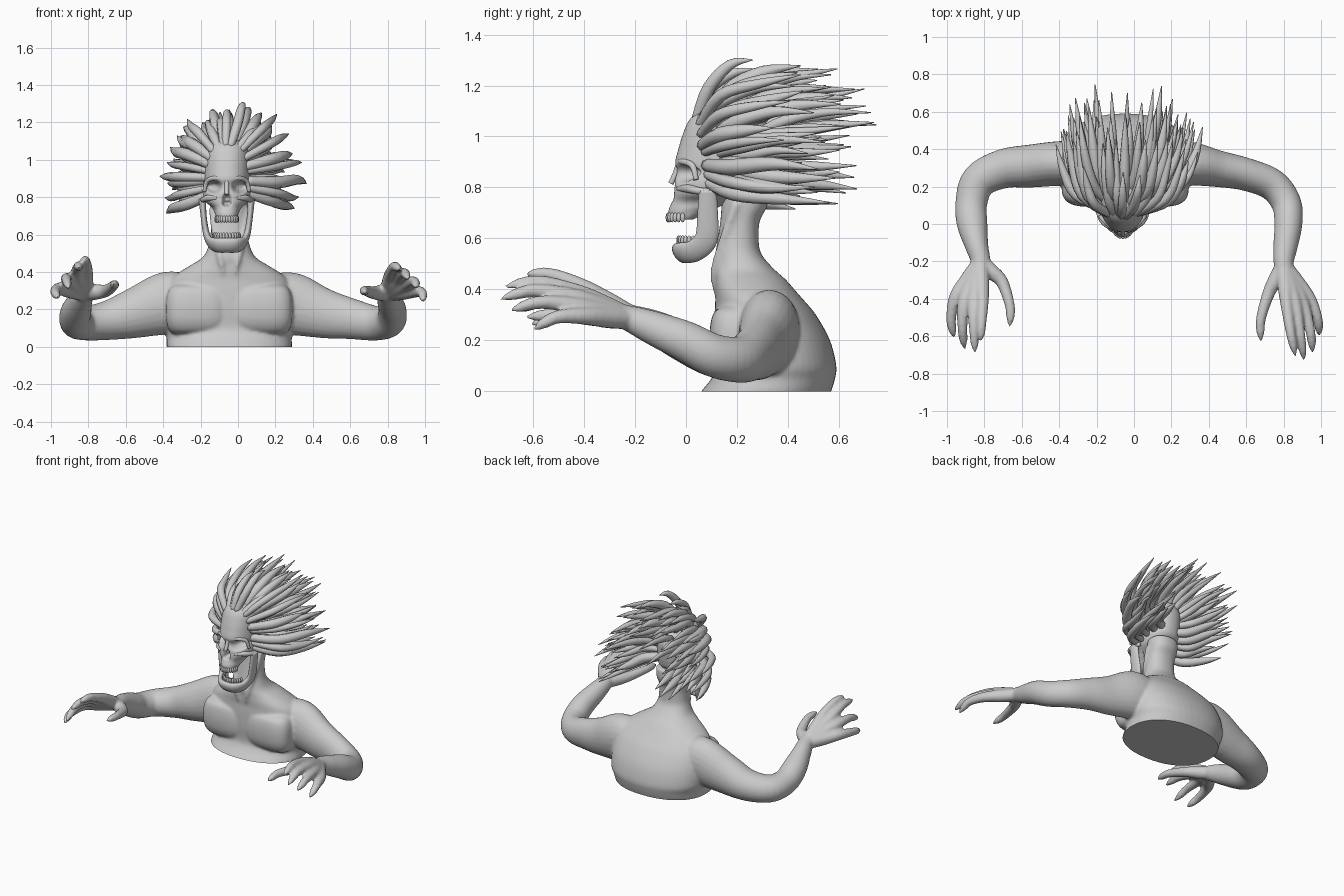
import bpy, bmesh, math, random
from mathutils import Vector

if "Cube" in bpy.data.objects:
    bpy.data.objects.remove(bpy.data.objects["Cube"])
random.seed(11)
HEAD_X = -0.06
CHEST_X = -0.047

clay = bpy.data.materials.new("pale grey clay")
clay.use_nodes = True
clay.diffuse_color = (0.6, 0.6, 0.6, 1)
clay.node_tree.nodes["Principled BSDF"].inputs["Base Color"].default_value = (0.6, 0.6, 0.6, 1)


def finish(bm, name):
    bmesh.ops.recalc_face_normals(bm, faces=bm.faces)
    mesh = bpy.data.meshes.new(name)
    bm.to_mesh(mesh)
    bm.free()
    mesh.materials.append(clay)
    mesh.shade_smooth()
    obj = bpy.data.objects.new(name, mesh)
    bpy.context.collection.objects.link(obj)
    return obj


def smooth_rows(rows, steps):
    """Catmull-Rom interpolation of rows of equal length."""
    out = []
    for i in range(len(rows) - 1):
        a, b, c, d = (rows[max(0, min(len(rows) - 1, i + k))] for k in (-1, 0, 1, 2))
        for s in range(steps):
            t = s / steps
            out.append([q + t / 2 * (r - p + t * (2 * p - 5 * q + 4 * r - w + t * (3 * (q - r) + w - p)))
                        for p, q, r, w in zip(a, b, c, d)])
    return out + [list(rows[-1])]


def loft(bm, rings):
    rings = [[bm.verts.new(p) for p in ring] for ring in rings]
    n = len(rings[0])
    for a, b in zip(rings, rings[1:]):
        for i in range(n):
            bm.faces.new((a[i], a[(i + 1) % n], b[(i + 1) % n], b[i]))
    bm.faces.new(rings[0][::-1])
    bm.faces.new(rings[-1])


def tube(bm, rows, u=(0, 0, 1), steps=5, sides=16):
    """Sweep an ellipse along rows of x, y, z, radius along u, radius across."""
    rows = smooth_rows([r if len(r) == 5 else (*r, r[3]) for r in rows], steps)
    pts = [Vector(r[:3]) for r in rows]
    u, rings = Vector(u), []
    for i, (p, r) in enumerate(zip(pts, rows)):
        t = (pts[min(i + 1, len(pts) - 1)] - pts[max(i - 1, 0)]).normalized()
        u = (u - t * u.dot(t)).normalized()
        v = t.cross(u)
        angles = [math.tau * k / sides for k in range(sides)]
        rings.append([p + u * math.cos(a) * max(r[3], .002) + v * math.sin(a) * max(r[4], .002)
                      for a in angles])
    loft(bm, rings)


def stack(bm, rows, cx, steps=4, sides=48, power=0.9):
    """Loft level rings from rows of z, front y, back y, half width."""
    rings = []
    for z, front, back, half in smooth_rows(rows, steps):
        ring = []
        for k in range(sides):
            c, s = math.cos(math.tau * k / sides), math.sin(math.tau * k / sides)
            ring.append((cx + half * math.copysign(abs(c) ** power, c),
                         (front + back) / 2 + (back - front) / 2 * math.copysign(abs(s) ** power, s), z))
        rings.append(ring)
    loft(bm, rings)


def ball(bm, centre, size):
    made = bmesh.ops.create_uvsphere(bm, u_segments=16, v_segments=12, radius=1)["verts"]
    for v in made:
        v.co = Vector(p * q for p, q in zip(v.co, size)) + Vector(centre)


def hand(bm, wrist, digits):
    """Each digit runs from the wrist over its knuckle to a pointed tip."""
    for knuckle, tip, lift, bow in digits:
        w, k, t = Vector(wrist), Vector(knuckle), Vector(tip)
        mid = k.lerp(t, .5) + Vector((bow, 0, lift))
        last = k.lerp(t, .8) + Vector((bow, 0, lift)) * .6
        tube(bm, [(*w, .042), (*w.lerp(k, .5), .042), (*k, .034), (*mid, .027), (*last, .022), (*t, .005)])


# Torso, neck and square chest muscles
bm = bmesh.new()
stack(bm, [(-.05, .03, .55, .32), (0, .06, .57, .335), (.05, .1, .585, .335), (.1, .12, .59, .35),
           (.2, .112, .565, .355), (.3, .112, .51, .345), (.36, .115, .46, .315), (.4, .112, .425, .265),
           (.44, .11, .39, .2), (.48, .105, .345, .14), (.54, .115, .295, .11), (.6, .125, .285, .1),
           (.67, .135, .29, .097), (.73, .14, .32, .1), (.8, .15, .32, .1)], CHEST_X)
for side in (-1, 1):
    stack(bm, [(.06, .2, .32, .1), (.08, .135, .32, .145), (.13, .102, .32, .165), (.2, .092, .32, .17),
               (.27, .097, .32, .165), (.315, .115, .32, .145), (.345, .17, .32, .1)],
          side * .17 + CHEST_X, power=.65)
    tube(bm, [(side * .025 + CHEST_X, .135, .35, .012), (side * .045 + CHEST_X, .112, .46, .017),
              (side * .075 + CHEST_X, .15, .6, .018), (side * .09 + CHEST_X, .2, .74, .02)])

# Left arm and hand
tube(bm, [(.1, .31, .27, .11, .12), (.27, .325, .235, .165, .12), (.45, .295, .18, .135, .098),
          (.6, .265, .15, .11, .088), (.74, .21, .125, .092, .085), (.815, .11, .14, .085, .08),
          (.825, 0, .195, .08, .075), (.81, -.12, .245, .068, .065), (.8, -.22, .285, .052, .052),
          (.82, -.3, .31, .035, .05)], sides=24)
hand(bm, (.8, -.22, .285), [
    ((.815, -.42, .385), (.865, -.71, .41), .03, -.005), ((.865, -.44, .37), (.91, -.73, .36), .03, 0),
    ((.905, -.43, .335), (.955, -.69, .315), .025, .01), ((.94, -.4, .295), (.99, -.6, .24), .025, .015),
    ((.72, -.37, .29), (.68, -.63, .29), .01, -.02)])

# Right arm and hand
tube(bm, [(-.2, .31, .27, .11, .12), (-.36, .325, .24, .165, .12), (-.55, .31, .18, .135, .115),
          (-.7, .295, .14, .105, .105), (-.83, .23, .125, .09, .095), (-.87, .11, .14, .085, .085),
          (-.865, 0, .19, .08, .082), (-.84, -.12, .25, .067, .062), (-.82, -.2, .285, .052, .052),
          (-.83, -.28, .315, .035, .05)], sides=24)
hand(bm, (-.82, -.2, .285), [
    ((-.81, -.41, .41), (-.82, -.63, .46), .02, 0), ((-.86, -.43, .395), (-.85, -.69, .42), .02, 0),
    ((-.91, -.42, .36), (-.905, -.67, .31), .025, -.01), ((-.955, -.39, .31), (-.96, -.61, .26), .01, -.02),
    ((-.705, -.31, .3), (-.665, -.55, .335), .01, .02)])
body = finish(bm, "body_and_arms")
remesh = body.modifiers.new("fuse", "REMESH")
remesh.mode, remesh.voxel_size, remesh.use_smooth_shade = "VOXEL", .009, True
relax = body.modifiers.new("relax", "SMOOTH")
relax.factor, relax.iterations = .5, 6

# Fuse the flesh, then cut the bust level and close its underside
bm = bmesh.new()
bm.from_object(body, bpy.context.evaluated_depsgraph_get())
bmesh.ops.bisect_plane(bm, geom=bm.verts[:] + bm.edges[:] + bm.faces[:], plane_co=(0, 0, 0),
                       plane_no=(0, 0, 1), clear_inner=True)
bmesh.ops.edgeloop_fill(bm, edges=[e for e in bm.edges if e.is_boundary])
bmesh.ops.recalc_face_normals(bm, faces=bm.faces)
body.modifiers.clear()
bm.to_mesh(body.data)
bm.free()
body.data.shade_smooth()
body.data.set_sharp_from_angle(angle=math.radians(50))

# Skull with hollow eyes, nose and cheeks
bm = bmesh.new()
stack(bm, [(.675, -.065, .03, .052), (.71, -.068, .1, .062), (.745, -.055, .18, .08), (.78, -.05, .26, .118),
           (.82, -.045, .31, .13), (.865, -.035, .325, .126), (.9, -.042, .33, .125), (.95, -.03, .335, .126),
           (1, -.015, .335, .125), (1.06, .01, .31, .115), (1.1, .05, .26, .08), (1.12, .1, .2, .03)],
      HEAD_X, steps=8, sides=120)
hollows = [(0, .785, .02, .03, .045)]
for side in (-1, 1):
    hollows += [(side * .07, .855, .036, .03, .065), (side * .1, .73, .035, .025, .04)]
    hollows += [(side * .012, .765, .012, .014, .025)]
for v in bm.verts:
    if v.co.y < .1:
        for x, z, wide, tall, depth in hollows:
            d = ((v.co.x - HEAD_X - x) / wide) ** 2 + ((v.co.z - z) / tall) ** 2
            v.co.y += depth * math.exp(-d * d)
finish(bm, "skull")

# Cheekbones, brow and nose bridge
bm = bmesh.new()
for side in (-1, 1):
    tube(bm, [(HEAD_X + side * x, y, z, r) for x, y, z, r in (
        (.05, -.03, .795, .01), (.1, .008, .795, .016), (.128, .06, .785, .014), (.128, .14, .78, .013))])
    tube(bm, [(HEAD_X + side * x, y, z, r) for x, y, z, r in (
        (.01, -.028, .89, .008), (.06, -.016, .902, .012), (.105, .025, .885, .012), (.12, .04, .83, .01))])
tube(bm, [(HEAD_X, -.028, .89, .012), (HEAD_X, -.042, .85, .012), (HEAD_X, -.06, .815, .011)])
finish(bm, "cheeks_and_brow")

# Open lower jaw, mirrored through the chin
half_jaw = [(.13, .085, .79, .02, .035), (.124, .085, .7, .016, .04), (.108, .08, .6, .018, .045),
            (.083, .035, .552, .021, .045), (.05, -.012, .543, .024, .045)]
jaw = [(HEAD_X + x, *rest) for x, *rest in half_jaw] + [(HEAD_X, -.022, .542, .026, .044)]
jaw += [(HEAD_X - x, *rest) for x, *rest in reversed(half_jaw)]
bm = bmesh.new()
tube(bm, jaw, u=(1, 0, 0), sides=20)
finish(bm, "lower_jaw")

# Teeth set around two arches
for name, z, mid_y, wide, deep in (("upper_teeth", .682, -.005, .058, .066), ("lower_teeth", .592, .035, .068, .064)):
    bm = bmesh.new()
    for k in range(13):
        a = math.pi * (k + .5) / 13
        ball(bm, (HEAD_X + wide * math.cos(a), mid_y - deep * math.sin(a), z), (.009, .009, .019))
    finish(bm, name)

# Swept-back hair spikes, in layers from the hairline to the crown
bm = bmesh.new()
for layer, count in enumerate((19, 19, 17, 13, 9)):
    for k in range(count):
        a = math.radians(-34 + 248 * (k + random.uniform(.2, .8)) / count)
        c, s = math.cos(a), math.sin(a)
        shrink = 1 - .12 * layer
        top = max(s, 0)
        root = Vector((HEAD_X + .1 * c * shrink, .08 + .05 * layer - .04 * top, .9 + .165 * s * shrink))
        reach = random.uniform(.33, .42) * (1 - .12 * layer + .05 * layer * top)
        tip = Vector((HEAD_X + .025 + reach * c,
                      random.uniform(.38, .58) + (.04 + .015 * top) * layer - .12 * top * (layer == 0),
                      .9 + reach * s * (.9 if s < 0 else 1)))
        way = tip - root
        bend = random.uniform(.5, .65)
        p1 = root + Vector((way.x * bend, way.y * .22, way.z * bend))
        p2 = root + Vector((way.x * .85, way.y * .6, way.z * .85 + random.uniform(-.015, .02)))
        fat = random.uniform(.021, .033)
        tube(bm, [(*root, fat * .8), (*p1, fat), (*p2, fat * .8), (*tip, .002)], u=(c, .1, s), steps=4, sides=8)
finish(bm, "hair_spikes")
